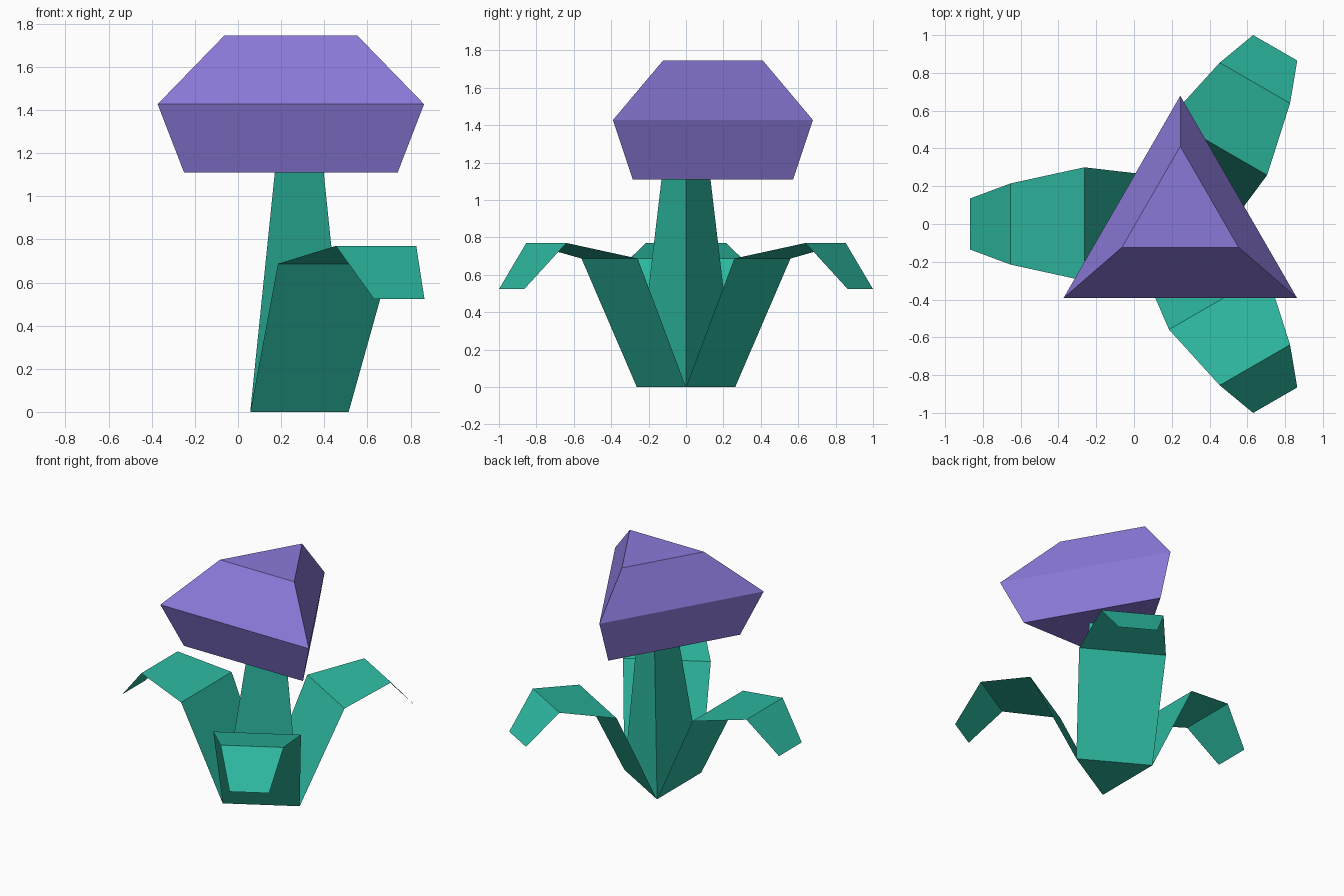
import bpy, bmesh
from math import cos, sin, pi, sqrt

if "Cube" in bpy.data.objects:
    bpy.data.objects.remove(bpy.data.objects["Cube"])


def material(name, color):
    mat = bpy.data.materials.new(name)
    mat.diffuse_color = color
    mat.use_nodes = True
    mat.node_tree.nodes["Principled BSDF"].inputs["Base Color"].default_value = mat.diffuse_color
    return mat


def add_mesh(name, bm, mat):
    mesh = bpy.data.meshes.new(name)
    bm.to_mesh(mesh)
    bm.free()
    mesh.materials.append(mat)
    obj = bpy.data.objects.new(name, mesh)
    bpy.context.collection.objects.link(obj)
    return obj


def loft_triangles(name, center, angle, levels, mat):
    """Three-sided solid; levels are (side, z), scaled about the triangle's mid height."""
    cx, cy = center
    bm = bmesh.new()
    rings = []
    for side, z in levels:
        r = side / sqrt(3)
        shift = -r / 4  # keeps the middle of the triangle's height fixed
        ox, oy = cx + shift * cos(angle), cy + shift * sin(angle)
        rings.append([bm.verts.new((ox + r * cos(angle + k * 2 * pi / 3),
                                    oy + r * sin(angle + k * 2 * pi / 3), z))
                      for k in range(3)])
    for low, high in zip(rings, rings[1:]):
        for k in range(3):
            n = (k + 1) % 3
            bm.faces.new((low[k], low[n], high[n], high[k]))
    bm.faces.new(rings[0][::-1])
    bm.faces.new(rings[-1])
    bmesh.ops.recalc_face_normals(bm, faces=bm.faces)
    return add_mesh(name, bm, mat)


def add_leaf(name, center_x, angle, profile, mat):
    """Thin folded strip; profile is (distance from centre, half width, z)."""
    bm = bmesh.new()
    c, s = cos(angle), sin(angle)
    rows = [[bm.verts.new((center_x + d * c - w * s, d * s + w * c, z))
             for w in (-hw, hw)] for d, hw, z in profile]
    for a, b in zip(rows, rows[1:]):
        bm.faces.new((a[0], b[0], b[1], a[1]))
    return add_mesh(name, bm, mat)


green = material("leaf_green", (0.026, 0.48, 0.35, 1))
purple = material("petal_purple", (0.26, 0.19, 0.69, 1))

# Tapered three-sided stem
loft_triangles("stem", (0.284, 0), 0, [(0.525, 0), (0.262, 1.11)], green)

# Three-sided flower head
loft_triangles("flower_head", (0.245, 0.144), pi / 2,
               [(0.99, 1.11), (1.235, 1.427), (0.617, 1.745)], purple)

# Three drooping leaves growing from the sides of the stem base
LEAF = [(0.152, 0.263, 0), (0.472, 0.30, 0.687), (0.862, 0.215, 0.77), (1.077, 0.135, 0.523)]
for side, angle in (("left", pi), ("front", -pi / 3), ("back", pi / 3)):
    add_leaf(side + "_leaf", 0.209, angle, LEAF, green)
